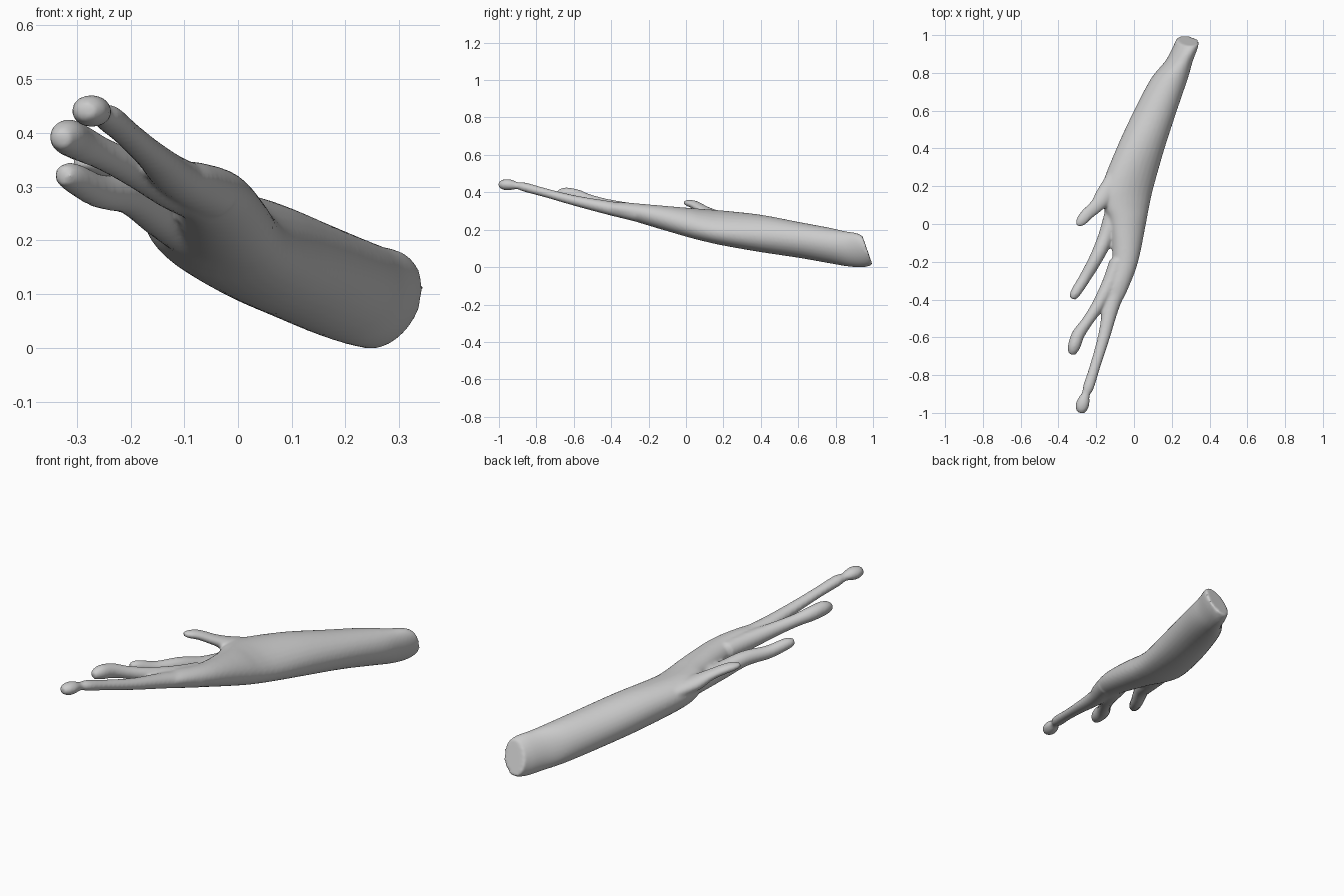
import bpy, bmesh, math
from mathutils import Vector

SIDES = 28
bm = bmesh.new()


def spline(rows, steps=6):
    """Catmull-Rom through rows of equal-length tuples."""
    out = []
    for i in range(len(rows) - 1):
        a, b, c, d = (rows[max(0, min(len(rows) - 1, i + k))] for k in (-1, 0, 1, 2))
        for s in range(steps):
            t = s / steps
            out.append(tuple(0.5 * (2 * q + (r - p) * t + (2 * p - 5 * q + 4 * r - u) * t * t
                                    + (3 * q - p - 3 * r + u) * t ** 3)
                             for p, q, r, u in zip(a, b, c, d)))
    out.append(rows[-1])
    return out


def loft(rings):
    """Skin a list of point rings and cap both ends."""
    rows = [[bm.verts.new(p) for p in ring] for ring in rings]
    faces = [bm.faces.new(rows[0]), bm.faces.new(rows[-1])]
    for a, b in zip(rows, rows[1:]):
        for i in range(SIDES):
            j = (i + 1) % SIDES
            faces.append(bm.faces.new((a[i], a[j], b[j], b[i])))
    bmesh.ops.recalc_face_normals(bm, faces=faces)


ANGLES = [2 * math.pi * i / SIDES for i in range(SIDES)]


def arm(sections):
    """Sections: y, x left, x right, z bottom, z top, twist, lean of the cut."""
    rings = []
    for y, xl, xr, zb, zt, twist, lean in spline(sections):
        cx, cz, a, b = (xl + xr) / 2, (zb + zt) / 2, (xr - xl) / 2, (zt - zb) / 2
        ring = []
        for t in ANGLES:
            dz = b * math.sin(t + twist)
            ring.append((cx + a * math.cos(t), y - lean * dz, cz + dz))
        rings.append(ring)
    loft(rings)


def finger(path, flat=1.0):
    """Path: x, y, z, radius. flat squashes the thickness."""
    pts = spline(path)
    rings = []
    for i, (x, y, z, r) in enumerate(pts):
        p, q = pts[max(0, i - 1)], pts[min(len(pts) - 1, i + 1)]
        tan = (Vector(q[:3]) - Vector(p[:3])).normalized()
        side = tan.cross(Vector((0, 0, 1))).normalized()
        up = side.cross(tan)
        rings.append([Vector((x, y, z)) + side * r * math.cos(t) + up * r * flat * math.sin(t)
                      for t in ANGLES])
    loft(rings)


# forearm and palm
arm([(0.97, 0.225, 0.345, 0.012, 0.168, 0.28, 0.35),
     (0.93, 0.205, 0.335, -0.001, 0.182, 0.28, 0.2),
     (0.86, 0.165, 0.31, 0.003, 0.192, 0.2, 0.1),
     (0.77, 0.09, 0.285, 0.02, 0.21, 0.1, 0),
     (0.60, 0.0, 0.227, 0.05, 0.242, 0.0, 0),
     (0.40, -0.093, 0.162, 0.08, 0.28, -0.15, 0),
     (0.20, -0.17, 0.105, 0.115, 0.302, -0.3, 0),
     (0.10, -0.165, 0.082, 0.137, 0.31, -0.3, 0),
     (0.00, -0.13, 0.063, 0.163, 0.318, -0.2, 0),
     (-0.20, -0.115, 0.022, 0.222, 0.335, 0.0, 0),
     (-0.34, -0.155, -0.03, 0.265, 0.347, 0.0, 0),
     (-0.42, -0.165, -0.07, 0.29, 0.345, 0.0, 0)])

# thumb
finger([(-0.10, 0.24, 0.25, 0.05), (-0.155, 0.15, 0.275, 0.05), (-0.20, 0.095, 0.305, 0.037),
        (-0.25, 0.05, 0.332, 0.033), (-0.28, 0.015, 0.342, 0.028), (-0.30, -0.007, 0.345, 0.014)], 0.65)
# short finger
finger([(-0.09, 0.10, 0.225, 0.055), (-0.145, -0.06, 0.25, 0.043), (-0.20, -0.18, 0.283, 0.036),
        (-0.26, -0.285, 0.292, 0.031), (-0.31, -0.365, 0.318, 0.027), (-0.328, -0.395, 0.32, 0.016)])
# middle finger
finger([(-0.085, -0.2, 0.285, 0.045), (-0.125, -0.31, 0.302, 0.043), (-0.19, -0.43, 0.332, 0.034),
        (-0.25, -0.52, 0.36, 0.03), (-0.295, -0.585, 0.382, 0.034),
        (-0.318, -0.65, 0.392, 0.033), (-0.33, -0.69, 0.386, 0.018)])
# long finger with narrow neck behind the tip
finger([(-0.05, -0.25, 0.285, 0.053), (-0.115, -0.42, 0.318, 0.043), (-0.16, -0.6, 0.357, 0.032),
        (-0.205, -0.75, 0.397, 0.028), (-0.24, -0.86, 0.427, 0.029), (-0.255, -0.90, 0.435, 0.022),
        (-0.268, -0.94, 0.44, 0.034), (-0.278, -0.975, 0.441, 0.033), (-0.285, -1.0, 0.44, 0.018)], 0.85)

mesh = bpy.data.meshes.new("arm_and_hand")
bm.to_mesh(mesh)
bm.free()
obj = bpy.data.objects.new("arm_and_hand", mesh)
bpy.context.collection.objects.link(obj)

# fuse the parts into one skin and blend the joins
fuse = obj.modifiers.new("fuse", 'REMESH')
fuse.mode = 'VOXEL'
fuse.voxel_size = 0.008
fuse.use_smooth_shade = True
blend = obj.modifiers.new("blend", 'SMOOTH')
blend.factor = 0.5
blend.iterations = 5
